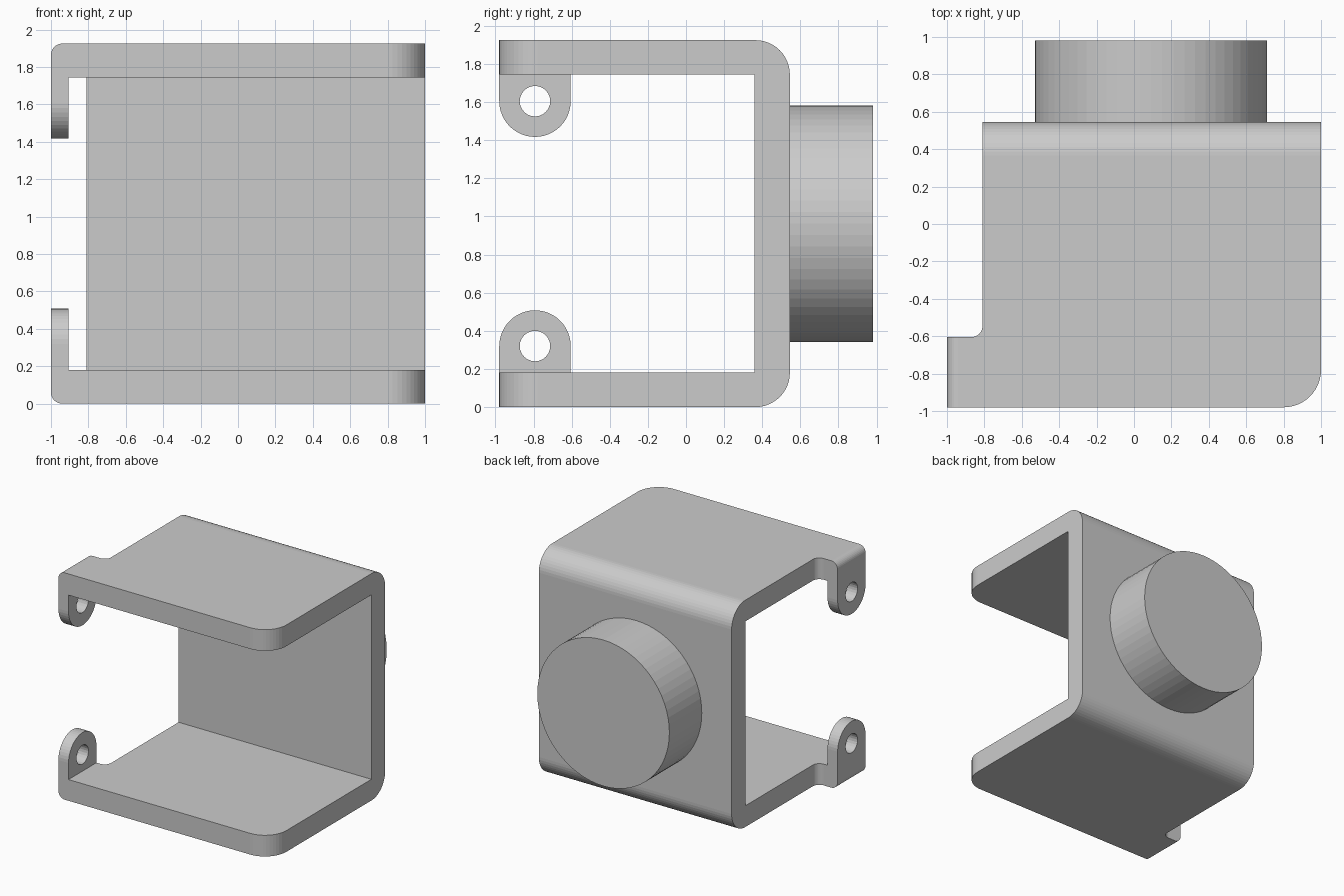
import bpy, bmesh
from math import sin, cos, pi, radians

if "Cube" in bpy.data.objects:
    bpy.data.objects.remove(bpy.data.objects["Cube"])

H, T = 1.925, 0.18            # overall height, plate thickness
FRONT, BACK = -0.98, 0.545    # bracket depth limits
TAB = -0.605                  # rear edge of the hinge tabs


def arc(cx, cy, r, a0, a1, n=12):
    return [(round(cx + r * cos(radians(a0 + (a1 - a0) * i / n)), 5),
             round(cy + r * sin(radians(a0 + (a1 - a0) * i / n)), 5)) for i in range(n + 1)]


def prism(name, pts, axis, a, b):
    """Extrude a closed 2D outline along an axis from a to b."""
    place = {'x': lambda u, v, w: (w, u, v),
             'y': lambda u, v, w: (u, w, v),
             'z': lambda u, v, w: (u, v, w)}[axis]
    bm = bmesh.new()
    lo = [bm.verts.new(place(u, v, a)) for u, v in pts]
    hi = [bm.verts.new(place(u, v, b)) for u, v in pts]
    bm.faces.new(lo)
    bm.faces.new(hi)
    n = len(pts)
    for i in range(n):
        j = (i + 1) % n
        bm.faces.new((lo[i], lo[j], hi[j], hi[i]))
    bmesh.ops.recalc_face_normals(bm, faces=bm.faces)
    me = bpy.data.meshes.new(name)
    bm.to_mesh(me)
    bm.free()
    ob = bpy.data.objects.new(name, me)
    bpy.context.collection.objects.link(ob)
    return ob


def boolean(ob, other, op):
    mod = ob.modifiers.new(op, 'BOOLEAN')
    mod.operation, mod.object, mod.solver = op, other, 'EXACT'
    bpy.context.view_layer.objects.active = ob
    bpy.ops.object.modifier_apply(modifier=mod.name)
    bpy.data.objects.remove(other)


# U-shaped bracket: rounded outside, square inside
r = 0.18
u_profile = ([(-1.1, 0)] + arc(BACK - r, r, r, -90, 0) + arc(BACK - r, H - r, r, 0, 90)
             + [(-1.1, H), (-1.1, H - T), (0.36, H - T), (0.36, T), (-1.1, T)])
bracket = prism("bracket", u_profile, 'x', -1.1, 1.1)

# Trim to the plan outline: rounded front corner, filleted notch behind the tabs
plan = ([(-1, FRONT)] + arc(0.8, FRONT + 0.2, 0.2, -90, 0) + [(1, 0.8), (-0.81, 0.8)]
        + arc(-0.87, TAB + 0.06, 0.06, 0, -90, 8) + [(-1, TAB)])
boolean(bracket, prism("plan_cutter", plan, 'z', -0.5, 2.5), 'INTERSECT')

# Round the outer bend of both tabs
bm = bmesh.new()
bm.from_mesh(bracket.data)
bends = [e for e in bm.edges if all(abs(v.co.x + 1) < 1e-4 for v in e.verts)
         and (all(abs(v.co.z) < 1e-4 for v in e.verts)
              or all(abs(v.co.z - H) < 1e-4 for v in e.verts))]
bmesh.ops.bevel(bm, geom=bends, offset=0.06, segments=8, profile=0.5, affect='EDGES')
bm.to_mesh(bracket.data)
bm.free()

# Hinge lugs with pin holes, mirrored top and bottom
cy, lr, cz = (FRONT + TAB) / 2, (TAB - FRONT) / 2, 0.32
for flip in (False, True):
    lug_pts = [(FRONT, 0.12), (TAB, 0.12)] + arc(cy, cz, lr, 0, 180, 24)
    hole_pts = arc(cy, cz, 0.08, 0, 345, 23)
    if flip:
        lug_pts = [(y, H - z) for y, z in lug_pts]
        hole_pts = [(y, H - z) for y, z in hole_pts]
    lug = prism("hinge_lug", lug_pts, 'x', -1, -0.905)
    boolean(lug, prism("pin_hole", hole_pts, 'x', -1.1, -0.8), 'DIFFERENCE')
    boolean(bracket, lug, 'UNION')

# Round boss on the back wall
prism("rear_boss", arc(0.09, H / 2, 0.62, 0, 360 - 360 / 64, 63), 'y', 0.5, 0.98)
